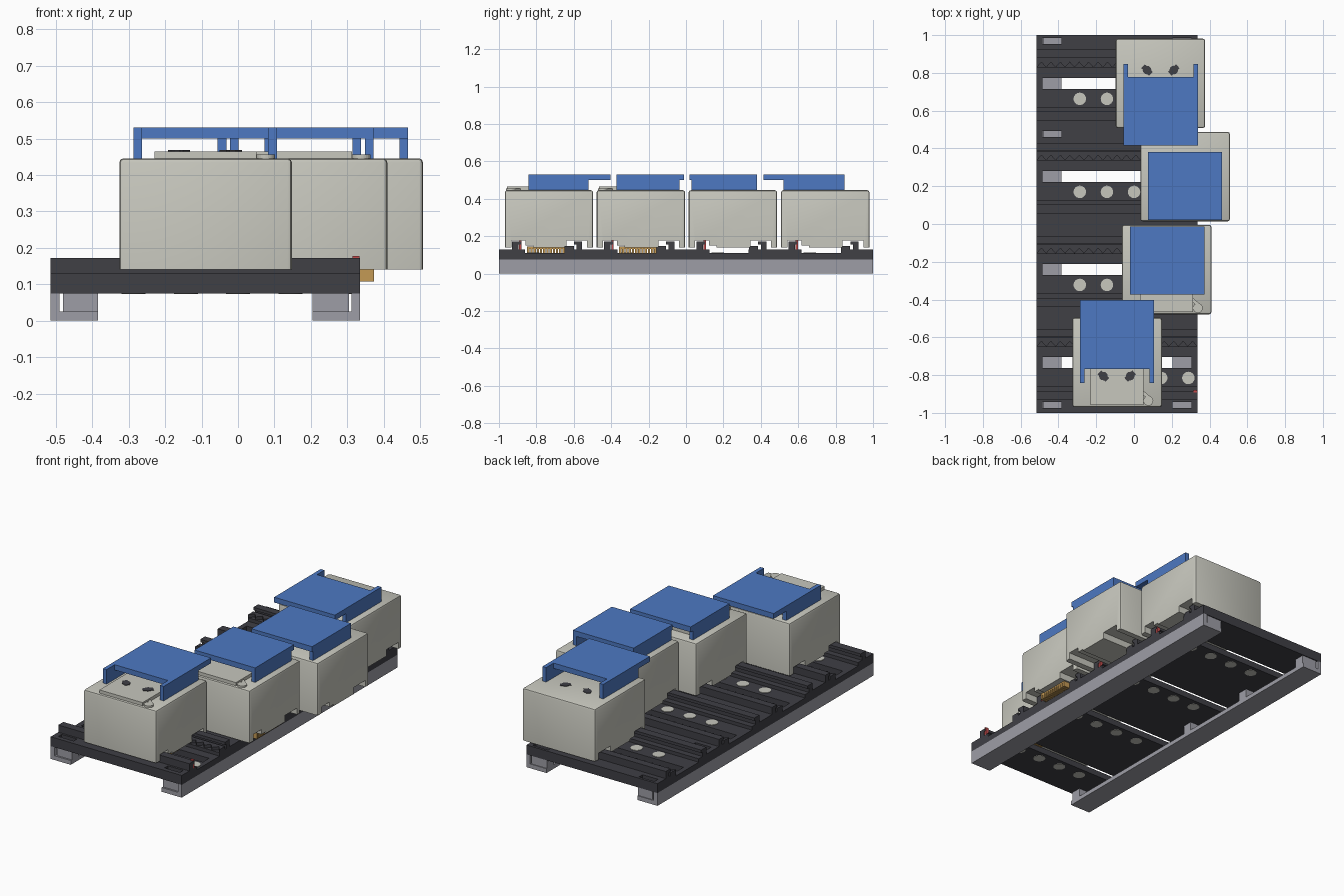
import bpy, bmesh, math
from mathutils import Matrix, Vector

if "Cube" in bpy.data.objects:
    bpy.data.objects.remove(bpy.data.objects["Cube"])


def material(name, rgb):
    m = bpy.data.materials.new(name)
    m.diffuse_color = (*rgb, 1)
    m.use_nodes = True
    m.node_tree.nodes["Principled BSDF"].inputs["Base Color"].default_value = m.diffuse_color
    return m


BEIGE = material("warm_grey", (0.57, 0.57, 0.51))
BLUE = material("blue", (0.075, 0.19, 0.54))
DARK = material("charcoal", (0.05, 0.05, 0.06))
GREY = material("rail_grey", (0.34, 0.34, 0.38))
COPPER = material("copper", (0.55, 0.32, 0.09))
RED = material("red", (0.55, 0.07, 0.07))


def finish(bm, name, mat, smooth=False):
    bmesh.ops.recalc_face_normals(bm, faces=bm.faces)
    me = bpy.data.meshes.new(name)
    bm.to_mesh(me)
    bm.free()
    me.materials.append(mat)
    ob = bpy.data.objects.new(name, me)
    bpy.context.collection.objects.link(ob)
    if smooth:
        bpy.context.view_layer.objects.active = ob
        ob.select_set(True)
        bpy.ops.object.shade_smooth_by_angle(angle=math.radians(40))
        ob.select_set(False)
    return ob


def box(bm, x0, x1, y0, y1, z0, z1):
    mat = Matrix.Translation(((x0 + x1) / 2, (y0 + y1) / 2, (z0 + z1) / 2)) @ \
        Matrix.Diagonal((x1 - x0, y1 - y0, z1 - z0, 1))
    bmesh.ops.create_cube(bm, size=1, matrix=mat)


def disc(bm, x, y, z0, z1, r, n=24):
    bmesh.ops.create_cone(bm, cap_ends=True, segments=n, radius1=r, radius2=r, depth=z1 - z0,
                          matrix=Matrix.Translation((x, y, (z0 + z1) / 2)))


def prism(bm, pts, offset):
    face = bm.faces.new([bm.verts.new(p) for p in pts])
    ext = bmesh.ops.extrude_face_region(bm, geom=[face])["geom"]
    bmesh.ops.translate(bm, vec=offset, verts=[v for v in ext if isinstance(v, bmesh.types.BMVert)])


X0, X1 = -0.515, 0.335      # deck width
SX = (-0.485, -0.385, 0.205, 0.305)  # slot limits above the rails
Z0 = 0.075
PITCH = 0.4925
ORIGINS = [-0.985 + PITCH * i for i in range(4)]

# Deck: strips across the width, repeated for each bay, leaving the slots open
deck = bmesh.new()


def strip(y0, y1, z, small_slot=False):
    if small_slot:
        for a, b in ((X0, SX[0]), (SX[1], SX[2]), (SX[3], X1)):
            box(deck, a, b, y0, y1, Z0, z)
    else:
        box(deck, X0, X1, y0, y1, Z0, z)


strip(-1, -0.985, 0.13)
strip(0.985, 1, 0.13)
for i, o in enumerate(ORIGINS):
    strip(o, o + 0.012, 0.13)
    strip(o + 0.012, o + 0.043, 0.13, i == 0)
    strip(o + 0.043, o + 0.125, 0.13)
    strip(o + 0.125, o + 0.223, 0.11)
    for a, b in ((X0, SX[0]), (SX[3], X1)):          # long slot ends
        box(deck, a, b, o + 0.223, o + 0.281, Z0, 0.11)
    strip(o + 0.281, o + 0.335, 0.11)
    strip(o + 0.335, o + 0.46, 0.13)
    strip(o + 0.46, o + PITCH, 0.13, i >= 2)
    # overhanging clip ridges
    for a, b, lip in ((0.055, 0.09, 0.012), (0.4, 0.43, -0.014)):
        box(deck, X0, X1, o + a, o + b, 0.125, 0.158)
        box(deck, X0, X1, o + a + min(lip, 0), o + b + max(lip, 0), 0.155, 0.172)
    # toothed strip
    n = 34
    wave = [(X0 + (X1 - X0) * k / n, o + 0.35 + (0.014 if k % 2 else -0.014), 0.12) for k in range(n + 1)]
    prism(deck, wave + [(X1, o + 0.385, 0.12), (X0, o + 0.385, 0.12)], Vector((0, 0, 0.028)))
finish(deck, "ribbed_deck", DARK)

# Round plugs through the deck
plugs = bmesh.new()
for o in ORIGINS:
    for k in range(5):
        disc(plugs, -0.287 + 0.1437 * k, o + 0.17, Z0 - 0.002, 0.113, 0.033)
finish(plugs, "deck_plugs", BEIGE, True)

# Red latches at the deck edge
latch = bmesh.new()
for o in ORIGINS:
    box(latch, 0.315, 0.334, o + 0.093, o + 0.106, 0.12, 0.178)
finish(latch, "red_latches", RED)

# Support rails with spacer blocks
for side, (a, b, wa, wb, ba, bb) in {
        "left": (X0, SX[1], X0, -0.49, -0.48, SX[1]),
        "right": (SX[2], X1, 0.312, X1, SX[2], 0.305)}.items():
    rail = bmesh.new()
    box(rail, a, b, -1, 1, 0, 0.025)
    box(rail, wa, wb, -1, 1, 0.025, Z0)
    for y in (-0.96, 0.0, 0.478, 0.965):
        box(rail, ba, bb, y - 0.03, y + 0.03, 0.025, Z0)
    finish(rail, side + "_rail", GREY)


def housing(name, cx, y0):
    """Block with notched underside and softened upper edges."""
    w, d, top, bot = 0.237, 0.473, 0.446, 0.14
    prof = [(0, bot), (0.035, bot), (0.035, 0.178), (0.11, 0.178), (0.11, 0.15), (0.15, 0.15),
            (0.15, bot), (0.33, bot), (0.33, 0.178), (0.44, 0.178), (0.44, bot), (d, bot), (d, top), (0, top)]
    bm = bmesh.new()
    prism(bm, [(cx - w, y0 + y, z) for y, z in prof], Vector((2 * w, 0, 0)))
    edges = []
    for e in bm.edges:
        p, q = e.verts[0].co, e.verts[1].co
        on_top = min(p.z, q.z) > top - 0.001
        corner = abs(p.z - q.z) > 0.2
        if on_top or corner:
            edges.append(e)
    bmesh.ops.bevel(bm, geom=edges, offset=0.012, offset_type='OFFSET', segments=2,
                    profile=0.5, affect='EDGES')
    finish(bm, name, BEIGE, True)


def cover(name, x0, x1, plate, legs):
    """Raised plate standing on two side walls."""
    bm = bmesh.new()
    box(bm, x0, x1, *plate, 0.5, 0.531)
    for a, b in ((x0, x0 + 0.024), (x1 - 0.024, x1)):
        box(bm, a, b, *legs, 0.444, 0.5)
        # wall parts beyond the plate reach full height
        if legs[0] < plate[0]:
            box(bm, a, b, legs[0], plate[0], 0.5, 0.531)
        if legs[1] > plate[1]:
            box(bm, a, b, plate[1], legs[1], 0.5, 0.531)
    finish(bm, name, BLUE)


def lid(name, cx, y0):
    """Thin raised panel with a round stud and small catch."""
    bm = bmesh.new()
    box(bm, cx - 0.14, cx + 0.14, y0 + 0.012, y0 + 0.4, 0.44, 0.465)
    disc(bm, cx + 0.165, y0 + 0.033, 0.44, 0.456, 0.026)
    m = Matrix.Translation((cx + 0.15, y0 + 0.065, 0.449)) @ Matrix.Rotation(-0.7, 4, 'Z') @ \
        Matrix.Diagonal((0.07, 0.018, 0.014, 1))
    bmesh.ops.create_cube(bm, size=1, matrix=m)
    finish(bm, name, BEIGE)


def ports(name, cx, y, z):
    """Two slotted dark openings."""
    bm = bmesh.new()
    for s in (-1, 1):
        x = cx + s * 0.071
        disc(bm, x, y, z - 0.004, z + 0.002, 0.023, 12)
        m = Matrix.Translation((x, y, z - 0.001)) @ Matrix.Rotation(s * 0.75, 4, 'Z') @ \
            Matrix.Diagonal((0.058, 0.028, 0.006, 1))
        bmesh.ops.create_cube(bm, size=1, matrix=m)
    finish(bm, name, DARK)


def contacts(name, cx, y0):
    """Row of contact pins under a housing."""
    bm = bmesh.new()
    x = cx + 0.12
    box(bm, x, x + 0.08, y0 + 0.12, y0 + 0.32, 0.132, 0.145)
    for k in range(12):
        y = y0 + 0.12 + k * 0.0171
        box(bm, x, x + 0.08, y, y + 0.012, 0.108, 0.134)
    finish(bm, name, COPPER)


# Four modules, front to back: centre x, front y, cover x range, plate y range, leg y range
MODULES = [
    (-0.089, -0.969, (-0.287, 0.107), (-0.767, -0.403), (-0.842, -0.52)),
    (0.173, -0.478, (-0.022, 0.372), (-0.372, -0.012), (-0.372, -0.035)),
    (0.271, 0.014, (0.073, 0.467), (0.02, 0.38), (0.03, 0.38)),
    (0.14, 0.508, (-0.056, 0.338), (0.415, 0.778), (0.52, 0.847)),
]
for i, (cx, y0, cxr, plate, legs) in enumerate(MODULES):
    tag = "_%d" % (i + 1)
    housing("housing" + tag, cx, y0)
    cover("cover" + tag, *cxr, plate, legs)
    if i < 2:
        lid("lid" + tag, cx, y0)
        contacts("contacts" + tag, cx, y0)
ports("front_ports", -0.091, -0.805, 0.466)
ports("back_ports", 0.14, 0.815, 0.447)
